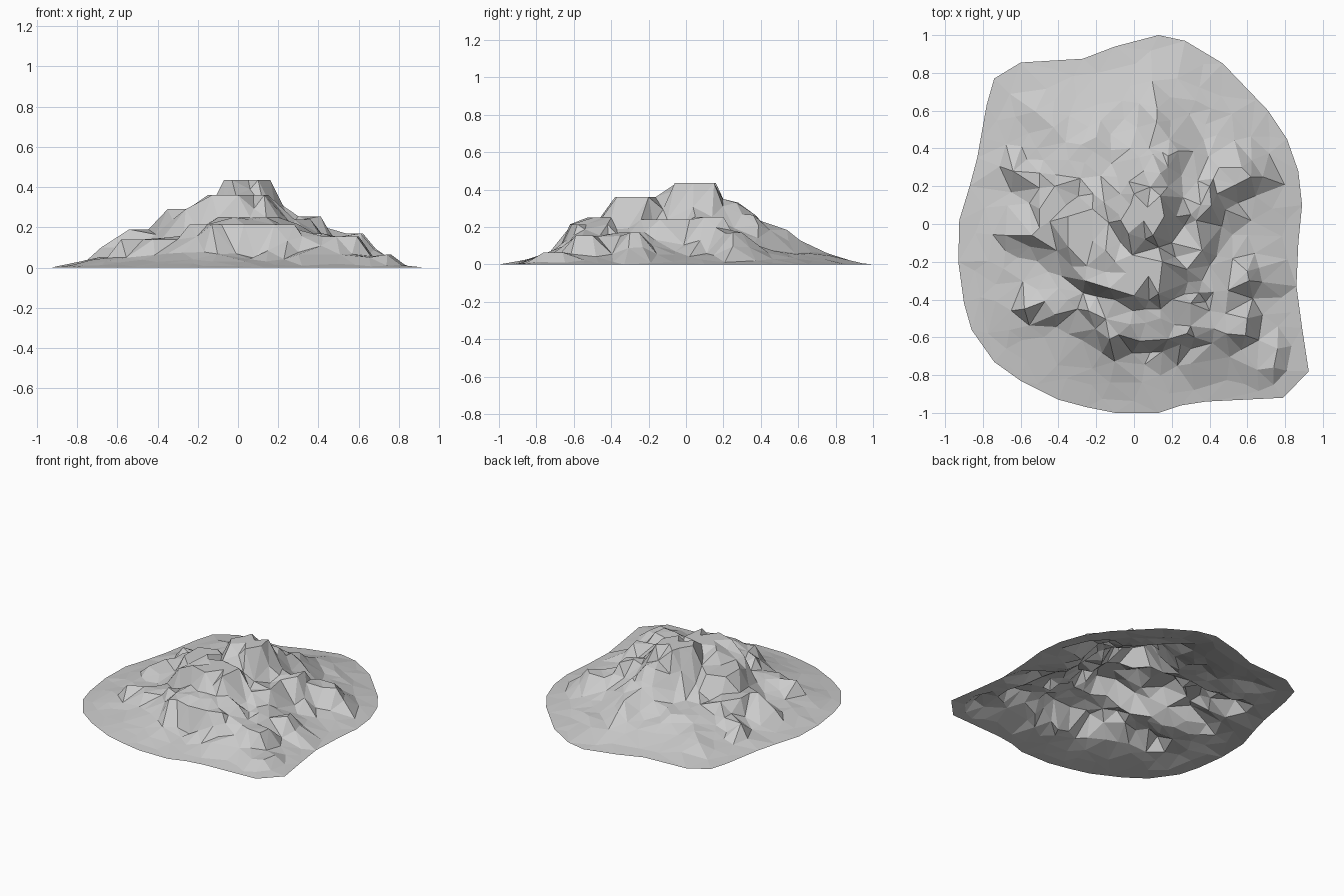
import bpy, bmesh, math, random
from mathutils import Vector
from mathutils.geometry import delaunay_2d_cdt

if "Cube" in bpy.data.objects:
    bpy.data.objects.remove(bpy.data.objects["Cube"])

random.seed(4)
V = lambda pts: [Vector(p) for p in pts]

# Footprint of the hill
outline = V([(.13, 1), (.27, .97), (.47, .85), (.71, .6), (.81, .45), (.87, .28), (.89, .1),
             (.87, -.1), (.86, -.33), (.89, -.55), (.925, -.78), (.79, -.92), (.38, -.94),
             (.25, -.96), (.13, -1), (-.1, -1), (-.25, -.97), (-.4, -.93), (-.6, -.83),
             (-.74, -.73), (-.86, -.56), (-.9, -.42), (-.93, -.2), (-.925, .02), (-.87, .2),
             (-.83, .35), (-.78, .63), (-.74, .77), (-.6, .855), (-.27, .875), (-.1, .94)])
outline.reverse()

# Rock terraces: (height, cliff steepness, rim)
terraces = []


def terrace(z, slope, *rim):
    terraces.append((z, slope, V(rim)))


# summit and upper ledges
terrace(.435, 2.0, (-.07, .02), (-.03, -.05), (.1, -.06), (.16, .04), (.14, .15), (.0, .16))
terrace(.36, 2.3, (-.15, -.14), (-.13, -.34), (0, -.38), (.13, -.37), (.15, -.2), (.06, -.08))
terrace(.29, 2.0, (-.35, .04), (-.35, -.12), (-.26, -.3), (-.1, -.2), (-.08, .05), (-.22, .08))
terrace(.33, 1.2, (-.02, .14), (.12, .14), (.14, .27), (.05, .28))
# front shelves with a notch between them
terrace(.215, 2.2, (-.24, -.46), (-.13, -.61), (.03, -.62), (.06, -.45), (-.1, -.4))
terrace(.215, 1.8, (.14, -.45), (.18, -.61), (.28, -.58), (.3, -.42))
terrace(.25, 1.4, (-.1, -.42), (-.02, -.53), (.14, -.5), (.2, -.4))
terrace(.155, 1.4, (.3, -.54), (.32, -.6), (.59, -.59), (.6, -.5), (.4, -.46))
terrace(.065, .9, (.3, -.74), (.74, -.76), (.76, -.66), (.3, -.66))
# left spurs
terrace(.19, 1.8, (-.54, -.06), (-.36, -.1), (-.36, .1), (-.42, .2), (-.5, .08))
terrace(.12, 1.1, (-.64, .28), (-.5, .19), (-.4, .2), (-.5, .27))
terrace(.1, .9, (-.68, -.06), (-.55, -.12), (-.5, -.02))
terrace(.14, 1.3, (-.58, -.45), (-.42, -.48), (-.3, -.45), (-.4, -.34))
# right spurs
terrace(.255, 1.6, (.3, .05), (.41, .1), (.4, .2), (.26, .14))
terrace(.17, 1.2, (.42, .24), (.44, .16), (.62, .25), (.57, .3), (.45, .3))
terrace(.17, 1.2, (.36, -.3), (.42, -.36), (.61, -.3), (.6, -.25), (.4, -.22))
terrace(.24, 1.3, (.2, -.1), (.28, -.24), (.36, -.14), (.33, .02))
# back ridges
terrace(.265, .9, (.04, .3), (.18, .3), (.18, .36), (.1, .37))
terrace(.185, .8, (.08, .4), (.15, .38), (.12, .54))
terrace(.14, .8, (-.28, .42), (-.12, .32), (-.02, .4), (-.2, .46))

# Gullies cut into the scree: x, y, depth factor
gullies = [(-.55, -.22, .45), (.6, .08, .45), (.1, -.68, .5), (-.5, -.6, .4),
           (.55, -.42, .3), (-.58, .12, .35), (-.12, .24, .2), (.28, .5, .25)]


def seg_dist(p, a, b):
    d = b - a
    t = max(0, min(1, (p - a).dot(d) / d.length_squared))
    return (p - a - d * t).length


def rim_dist(p, rim):
    return min(seg_dist(p, rim[i - 1], rim[i]) for i in range(len(rim)))


def inside(p, rim):
    c = False
    for i in range(len(rim)):
        a, b = rim[i - 1], rim[i]
        if (a.y > p.y) != (b.y > p.y) and p.x < a.x + (b.x - a.x) * (p.y - a.y) / (b.y - a.y):
            c = not c
    return c


# Scree slope under the rock, rising from the footprint edge
profile = [(0, 0), (.1, .015), (.2, .045), (.35, .09), (.5, .14), (.7, .22), (1.2, .29)]


def height(p):
    d = rim_dist(p, outline)
    if d < 1e-4:
        return 0
    z = profile[-1][1]
    for (d0, z0), (d1, z1) in zip(profile, profile[1:]):
        if d <= d1:
            z = z0 + (z1 - z0) * (d - d0) / (d1 - d0)
            break
    z *= 1 + random.uniform(-.14, .14)
    for x, y, depth in gullies:
        z *= 1 - depth * math.exp(-((p.x - x) ** 2 + (p.y - y) ** 2) / .02)
    for top, slope, rim in terraces:
        drop = 0 if inside(p, rim) else rim_dist(p, rim) * slope
        z = max(z, top - drop)
    return z


# Sample points: footprint, terrace rims, then jittered fill
points = list(outline)


def add(p, gap):
    if inside(p, outline) and all((p - q).length > gap for q in points):
        points.append(p)


for top, slope, rim in terraces:
    for p in rim:
        add(p, .03)
for top, slope, rim in terraces:
    mid = sum(rim, Vector((0, 0))) / len(rim)
    for p in rim:
        add(p + (p - mid).normalized() * random.uniform(.06, .085), .05)
for i in range(1500):
    p = Vector((random.uniform(-.95, .95), random.uniform(-1, 1)))
    add(p, .07 if rim_dist(p, outline) > .2 else .085)

verts, _, faces, *_ = delaunay_2d_cdt(points, [], [list(range(len(outline)))], 1, 1e-5)

# Open-bottomed faceted shell
bm = bmesh.new()
bv = [bm.verts.new((p.x, p.y, height(p))) for p in verts]
for f in faces:
    bm.faces.new([bv[i] for i in f])
for f in bm.faces:
    f.normal_update()
    if f.normal.z < 0:
        f.normal_flip()
mesh = bpy.data.meshes.new("rocky_hill")
bm.to_mesh(mesh)
bm.free()
hill = bpy.data.objects.new("rocky_hill", mesh)
bpy.context.collection.objects.link(hill)
